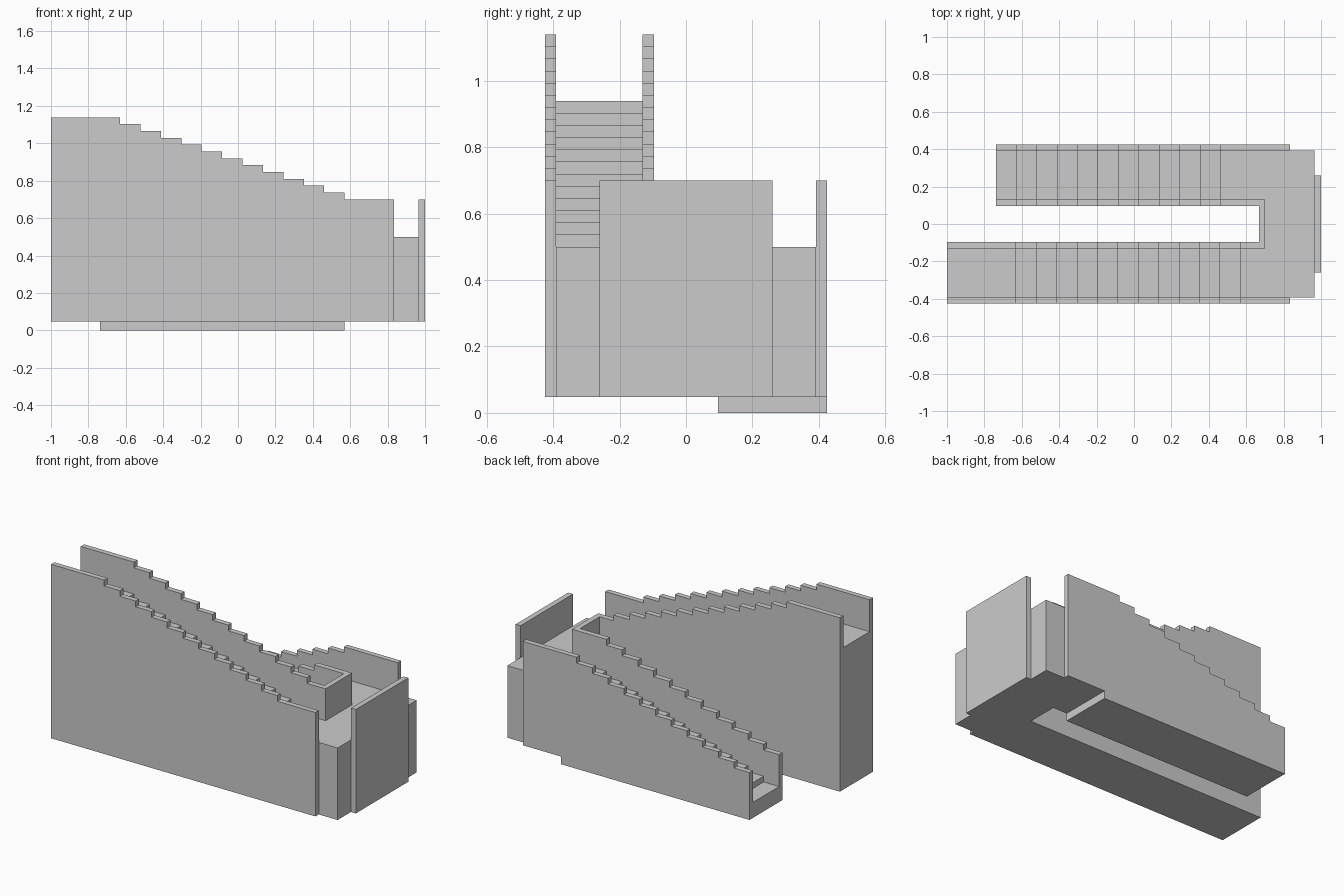
import bpy, bmesh

if "Cube" in bpy.data.objects:
    bpy.data.objects.remove(bpy.data.objects["Cube"])

BASE = 0.048          # underside of upper flight and landing
LAND = 0.50           # landing floor height
RAIL = 0.20           # parapet height above treads
RUN, RISE = 0.1092, 0.0366
X0 = -0.631           # first riser position
Y_IN, Y_IN2, Y_OUT2, Y_OUT = 0.097, 0.131, 0.392, 0.425


def prism(name, pts, y0, y1):
    """Extrude an (x, z) outline from y0 to y1."""
    bm = bmesh.new()
    face = bm.faces.new([bm.verts.new((x, y0, z)) for x, z in pts])
    ext = bmesh.ops.extrude_face_region(bm, geom=[face])
    new = [v for v in ext["geom"] if isinstance(v, bmesh.types.BMVert)]
    bmesh.ops.translate(bm, verts=new, vec=(0, y1 - y0, 0))
    bmesh.ops.recalc_face_normals(bm, faces=bm.faces)
    mesh = bpy.data.meshes.new(name)
    bm.to_mesh(mesh)
    bm.free()
    obj = bpy.data.objects.new(name, mesh)
    bpy.context.collection.objects.link(obj)
    return obj


def box(name, x0, x1, y0, y1, z0, z1):
    return prism(name, [(x0, z0), (x1, z0), (x1, z1), (x0, z1)], y0, y1)


def stepped(start_x, end_x, steps, direction, lift):
    """Stepped top edge, ending at landing height plus lift."""
    z = LAND + lift - direction * RISE * steps
    top = [(start_x, z)]
    for i in range(steps):
        x = X0 + RUN * i
        top.append((x, z))
        z += direction * RISE
        top.append((x, z))
    top.append((end_x, z))
    return top


def upper(end_x, lift):
    return [(end_x, BASE), (-1.0, BASE)] + stepped(-1.0, end_x, 12, -1, lift)


def lower(end_x, lift):
    foot = X0 + RUN * 11
    return [(end_x, BASE), (foot, BASE), (foot, 0), (-0.738, 0)] + \
        stepped(-0.738, end_x, 11, 1, lift)


# Both flights: solid treads with a parapet on each side
for name, outline, s in (("upper", upper, -1), ("lower", lower, 1)):
    prism(name + "_flight_treads", outline(0.70, 0), s * Y_IN2, s * Y_OUT2)
    prism(name + "_outer_parapet", outline(0.835, RAIL), s * Y_OUT2, s * Y_OUT)
    prism(name + "_inner_parapet", outline(0.70, RAIL), s * Y_IN, s * Y_IN2)

# Parapet closing the stairwell at the landing
box("stairwell_end_parapet", 0.667, 0.70, -Y_IN, Y_IN, BASE, LAND + RAIL)

# Landing and its end wall
box("landing", 0.70, 0.966, -Y_OUT2, Y_OUT2, BASE, LAND)
box("landing_end_wall", 0.966, 1.0, -0.26, 0.26, BASE, LAND + RAIL)
